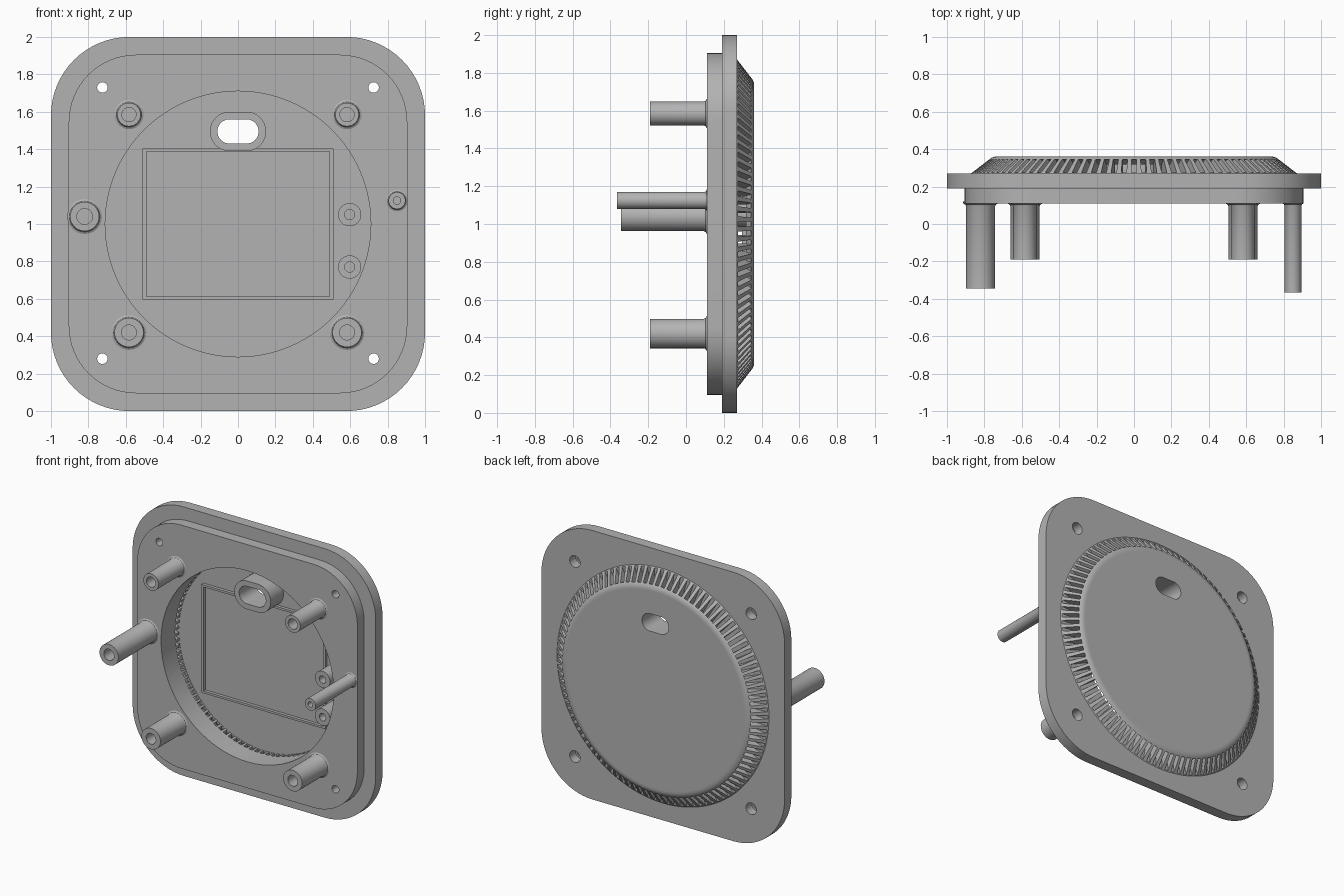
import bpy, bmesh
from math import sin, cos, pi, tau

old = bpy.data.objects.get("Cube")
if old:
    bpy.data.objects.remove(old)

grey = bpy.data.materials.new("plain grey")
grey.use_nodes = True
grey.diffuse_color = (0.45, 0.45, 0.45, 1)
grey.node_tree.nodes["Principled BSDF"].inputs["Base Color"].default_value = (0.45, 0.45, 0.45, 1)

MID = 1.0          # height of the plate centre
FLOOR = 0.32       # depth of the cavity floor


def finish(name, bm):
    bmesh.ops.remove_doubles(bm, verts=bm.verts, dist=1e-5)
    bmesh.ops.recalc_face_normals(bm, faces=bm.faces)
    mesh = bpy.data.meshes.new(name)
    bm.to_mesh(mesh)
    bm.free()
    mesh.materials.append(grey)
    obj = bpy.data.objects.new(name, mesh)
    bpy.context.collection.objects.link(obj)
    return obj


def rounded(hw, hh, r, cz, steps=16):
    """Outline of a rounded rectangle in x and z."""
    pts = []
    for q, (sx, sz) in enumerate([(1, 1), (-1, 1), (-1, -1), (1, -1)]):
        for i in range(steps + 1):
            a = (q + i / steps) * pi / 2
            pts.append((sx * (hw - r) + r * cos(a), cz + sz * (hh - r) + r * sin(a)))
    return pts


def prism(name, outline, y0, y1, inner=None):
    """Extrude an outline along y, with an optional matching inner outline."""
    bm = bmesh.new()

    def loop(pts, y):
        return [bm.verts.new((x, y, z)) for x, z in pts]

    def bridge(a, b):
        for i in range(len(a)):
            j = (i + 1) % len(a)
            bm.faces.new((a[i], a[j], b[j], b[i]))

    front, back = loop(outline, y0), loop(outline, y1)
    bridge(front, back)
    if inner:
        fi, bi = loop(inner, y0), loop(inner, y1)
        bridge(fi, bi)
        bridge(front, fi)
        bridge(back, bi)
    else:
        bm.faces.new(front)
        bm.faces.new(back)
    # stadium outlines repeat points where the straight part vanishes
    bmesh.ops.dissolve_degenerate(bm, dist=1e-6, edges=bm.edges)
    return finish(name, bm)


def lathe(name, profile, cx=0, cz=MID, segs=32):
    """Spin a (radius, y) profile, starting and ending on the axis."""
    bm = bmesh.new()
    rings = []
    for r, y in profile:
        if r == 0:
            rings.append([bm.verts.new((cx, y, cz))] * segs)
        else:
            rings.append([bm.verts.new((cx + r * cos(tau * i / segs), y,
                                        cz + r * sin(tau * i / segs))) for i in range(segs)])
    for a, b in zip(rings, rings[1:]):
        for i in range(segs):
            j = (i + 1) % segs
            bm.faces.new(dict.fromkeys((a[i], a[j], b[j], b[i])))
    return finish(name, bm)


def combine(body, tool, operation):
    mod = body.modifiers.new(operation.lower(), 'BOOLEAN')
    mod.operation, mod.solver, mod.object = operation, 'EXACT', tool
    bpy.context.view_layer.objects.active = body
    bpy.ops.object.modifier_apply(modifier=mod.name)
    bpy.data.objects.remove(tool)


# Stepped plate and shallow conical dome
body = prism("vented_cover", rounded(1, 1, 0.42, MID), 0.19, 0.27)
combine(body, prism("step", rounded(0.905, 0.905, 0.36, MID), 0.11, 0.23), 'UNION')
dome = [(0, 0.22), (0.872, 0.22), (0.872, 0.27), (0.772, 0.347), (0.762, 0.354),
        (0.745, 0.36), (0.73, 0.36), (0, 0.36)]
combine(body, lathe("dome", dome, segs=128), 'UNION')

# Round cavity open to the front
combine(body, lathe("bore", [(0, 0), (0.71, 0), (0.71, FLOOR), (0, FLOOR)], segs=128),
        'DIFFERENCE')

# Ring of radial vent slots through the conical wall
SLOTS = 100
slot_profile = [(0.69, 0.275), (0.9, 0.275), (0.9, 0.345), (0.765, 0.345),
                (0.72, 0.318), (0.69, 0.318)]
bm = bmesh.new()
for k in range(SLOTS):
    a = tau * k / SLOTS
    sides = []
    for w in (-0.014, 0.014):
        sides.append([bm.verts.new((r * cos(a) - w * sin(a), y, MID + r * sin(a) + w * cos(a)))
                      for r, y in slot_profile])
    p, q = sides
    bm.faces.new(p)
    bm.faces.new(q[::-1])
    for i in range(len(p)):
        j = (i + 1) % len(p)
        bm.faces.new((p[j], p[i], q[i], q[j]))
combine(body, finish("slots", bm), 'DIFFERENCE')

# Counterbored screw holes in the corners
for sx in (-1, 1):
    for sz in (-1, 1):
        hole = [(0, 0), (0.028, 0), (0.028, 0.2), (0.043, 0.2), (0.043, 0.4), (0, 0.4)]
        combine(body, lathe("hole", hole, sx * 0.725, 1.005 + sz * 0.725), 'DIFFERENCE')

# Oval window through the floor with its collar
oval_out = rounded(0.15, 0.105, 0.105, 1.495)
oval_in = rounded(0.11, 0.065, 0.065, 1.495)
combine(body, prism("window", oval_in, 0.25, 0.45), 'DIFFERENCE')
prism("oval_collar", oval_out, 0.17, FLOOR + 0.005, oval_in)


# Raised screen frame on the cavity floor
def box(hw, hh):
    return [(hw, 1 + hh), (-hw, 1 + hh), (-hw, 1 - hh), (hw, 1 - hh)]


prism("screen_frame", box(0.51, 0.403), 0.297, FLOOR + 0.005, box(0.49, 0.387))


# Hollow mounting posts with a flared foot
def post(name, x, z, r, hole, tip, base, flare):
    lathe(name, [(0, base + 0.01), (r + flare, base + 0.01), (r + flare, base),
                 (r + flare * 0.3, base - flare * 0.4), (r, base - flare),
                 (r, tip), (hole, tip), (hole, base - 0.01), (0, base - 0.01)], x, z)


for side, x in (("right", -0.583), ("left", 0.583)):
    post(f"upper_post_{side}", x, 1.585, 0.063, 0.038, -0.19, 0.11, 0.015)
    post(f"lower_post_{side}", x, 0.42, 0.078, 0.04, -0.19, 0.11, 0.015)
post("long_post_right", -0.82, 1.04, 0.078, 0.042, -0.345, 0.11, 0.015)
post("long_post_left", 0.85, 1.125, 0.045, 0.02, -0.365, 0.11, 0.012)
for name, z in (("upper_boss", 1.05), ("lower_boss", 0.77)):
    post(name, 0.597, z, 0.062, 0.027, 0.14, FLOOR, 0)

# Smooth round surfaces, crisp edges
for obj in bpy.context.scene.objects:
    if obj.type == 'MESH':
        bpy.ops.object.select_all(action='DESELECT')
        obj.select_set(True)
        bpy.context.view_layer.objects.active = obj
        bpy.ops.object.shade_smooth_by_angle(angle=pi / 6)
